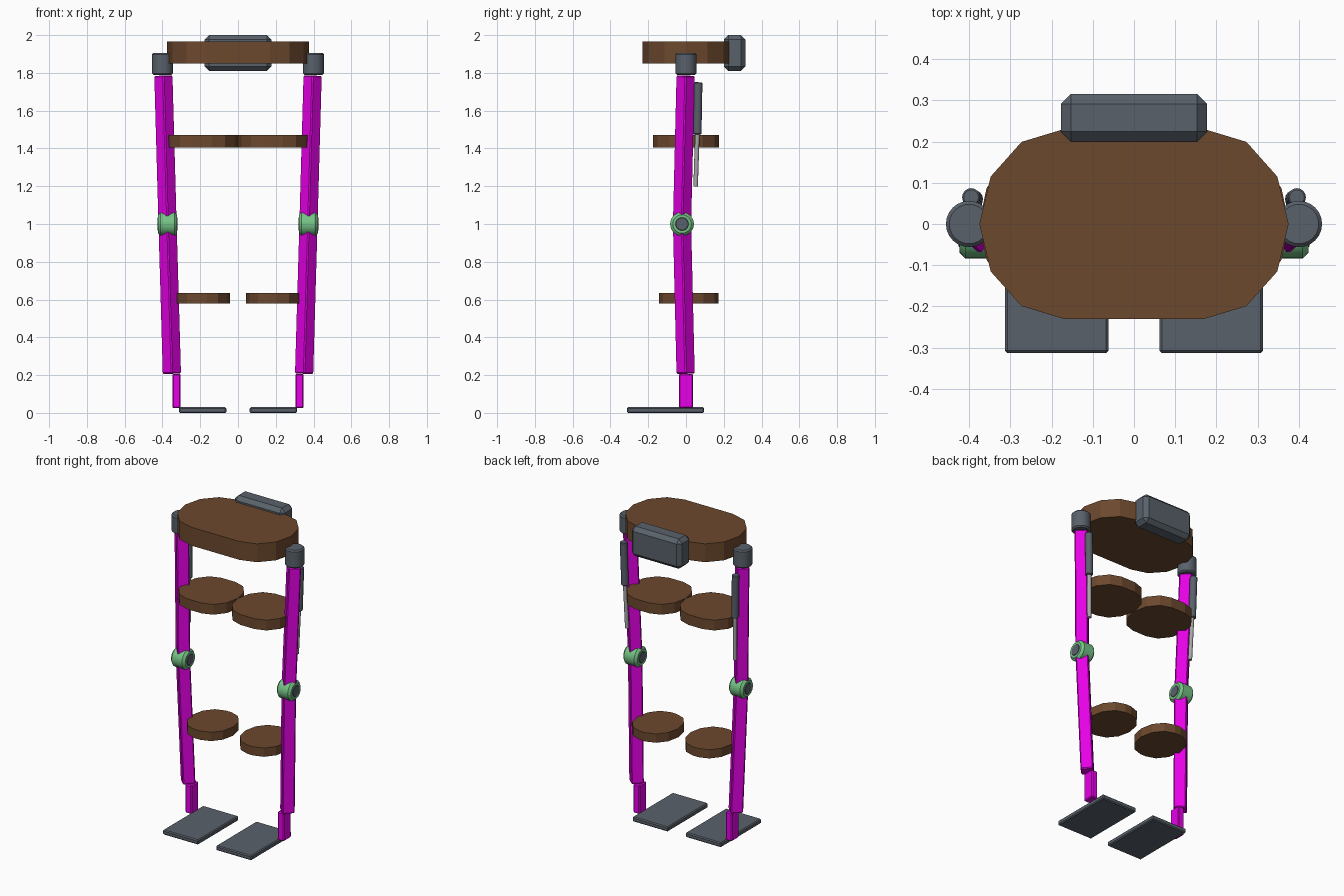
import bpy, bmesh, math
from mathutils import Vector, Matrix

cube = bpy.data.objects.get("Cube")
if cube:
    bpy.data.objects.remove(cube, do_unlink=True)


def material(name, r, g, b):
    m = bpy.data.materials.new(name)
    m.use_nodes = True
    m.diffuse_color = (r, g, b, 1)
    m.node_tree.nodes["Principled BSDF"].inputs["Base Color"].default_value = (r, g, b, 1)
    return m


MAGENTA = material("magenta", 0.8, 0.0, 0.8)
BROWN = material("brown", 0.15, 0.065, 0.027)
GREY = material("slate grey", 0.1, 0.12, 0.145)
GREEN = material("green", 0.18, 0.55, 0.24)
STEEL = material("light steel", 0.4, 0.4, 0.4)


def finish(name, bm, mat, bevel=0, smooth=False):
    """Bevel sharp edges, then turn the bmesh into an object."""
    if bevel:
        bm.normal_update()
        edges = [e for e in bm.edges if e.calc_face_angle(0) > math.radians(50)]
        bmesh.ops.bevel(bm, geom=edges, offset=bevel, segments=1, affect='EDGES')
    bmesh.ops.recalc_face_normals(bm, faces=bm.faces)
    mesh = bpy.data.meshes.new(name)
    bm.to_mesh(mesh)
    bm.free()
    mesh.materials.append(mat)
    ob = bpy.data.objects.new(name, mesh)
    bpy.context.collection.objects.link(ob)
    if smooth:
        bpy.ops.object.select_all(action='DESELECT')
        ob.select_set(True)
        bpy.context.view_layer.objects.active = ob
        bpy.ops.object.shade_smooth_by_angle(angle=math.radians(35))
    return ob


def box(name, low, high, mat, bevel=0.006):
    low, high = Vector(low), Vector(high)
    bm = bmesh.new()
    bmesh.ops.create_cube(bm, size=1, matrix=Matrix.Translation((low + high) / 2)
                          @ Matrix.Diagonal((high - low).to_4d()))
    return finish(name, bm, mat, bevel)


def along(a, b):
    """Matrix placing a z-aligned primitive midway between two points."""
    turn = Vector((0, 0, 1)).rotation_difference(b - a).to_matrix().to_4x4()
    return Matrix.Translation((a + b) / 2) @ turn


def rod(name, a, b, radius, mat, bevel=0.006, sides=24):
    a, b = Vector(a), Vector(b)
    bm = bmesh.new()
    bmesh.ops.create_cone(bm, cap_ends=True, segments=sides, radius1=radius, radius2=radius,
                          depth=(b - a).length, matrix=along(a, b))
    return finish(name, bm, mat, bevel, True)


def beam(name, a, b, width, mat):
    """Square strut set edge-forward between two points."""
    a, b = Vector(a), Vector(b)
    bm = bmesh.new()
    bmesh.ops.create_cube(bm, size=1, matrix=along(a, b) @ Matrix.Rotation(math.pi / 4, 4, 'Z')
                          @ Matrix.Diagonal((width, width, (b - a).length, 1)))
    return finish(name, bm, mat, 0.006)


def pad(name, centre, straight, rx, ry, height):
    """Flat faceted slab: two half ellipses joined by a straight run."""
    bm = bmesh.new()
    ring = []
    for side in (1, -1):
        for i in range(7):
            t = math.radians(-90 + 30 * i)
            offset = Vector((straight + rx * math.cos(t), ry * math.sin(t), -height / 2))
            offset.x *= side
            offset.y *= side
            ring.append(bm.verts.new(Vector(centre) + offset))
    face = bm.faces.new(ring)
    top = bmesh.ops.extrude_face_region(bm, geom=[face])["geom"]
    bmesh.ops.translate(bm, vec=(0, 0, height),
                        verts=[g for g in top if isinstance(g, bmesh.types.BMVert)])
    return finish(name, bm, BROWN)


# Waist belt and back pack
pad("waist_belt", (0, 0, 1.907), 0.17, 0.205, 0.23, 0.117)
box("back_pack", (-0.177, 0.2, 1.81), (0.177, 0.315, 2.0), GREY, 0.024)

for s, side in ((1, "left"), (-1, "right")):
    knee = Vector((s * 0.373, -0.021, 1.0))

    # Hip motor and leg struts
    rod(side + "_hip_motor", (s * 0.4, 0, 1.79), (s * 0.4, 0, 1.905), 0.056, GREY, 0.008)
    beam(side + "_thigh_strut", knee, (s * 0.395, -0.002, 1.785), 0.074, MAGENTA)
    beam(side + "_shin_strut", (s * 0.35, -0.002, 0.208), knee, 0.074, MAGENTA)

    # Knee hub with an axle showing at both ends
    reach = Vector((0.05, 0, 0))
    rod(side + "_knee_hub", knee - reach, knee + reach, 0.063, GREEN, 0.014)
    reach.x = 0.053
    rod(side + "_knee_axle", knee - reach, knee + reach, 0.035, GREY, 0.003)

    # Thigh actuator behind the strut
    bend = (s * 0.388, 0.06, 1.475)
    rod(side + "_actuator_body", bend, (s * 0.395, 0.065, 1.75), 0.022, GREY, 0.004, 16)
    rod(side + "_actuator_rod", (s * 0.38, 0.051, 1.2), bend, 0.012, STEEL, 0, 16)

    # Limb pads
    pad(side + "_thigh_pad", (s * 0.188, 0, 1.437), 0.05, 0.138, 0.174, 0.066)
    pad(side + "_calf_pad", (s * 0.187, 0.014, 0.606), 0.02, 0.124, 0.157, 0.056)

    # Ankle post and foot plate
    def mirrored_box(name, x0, x1, y0, y1, z0, z1, mat):
        lo, hi = sorted((s * x0, s * x1))
        box(side + name, (lo, y0, z0), (hi, y1, z1), mat)

    mirrored_box("_ankle_post", 0.304, 0.348, -0.037, 0.037, 0.025, 0.207, MAGENTA)
    mirrored_box("_foot_plate", 0.062, 0.313, -0.313, 0.095, 0.0, 0.03, GREY)
